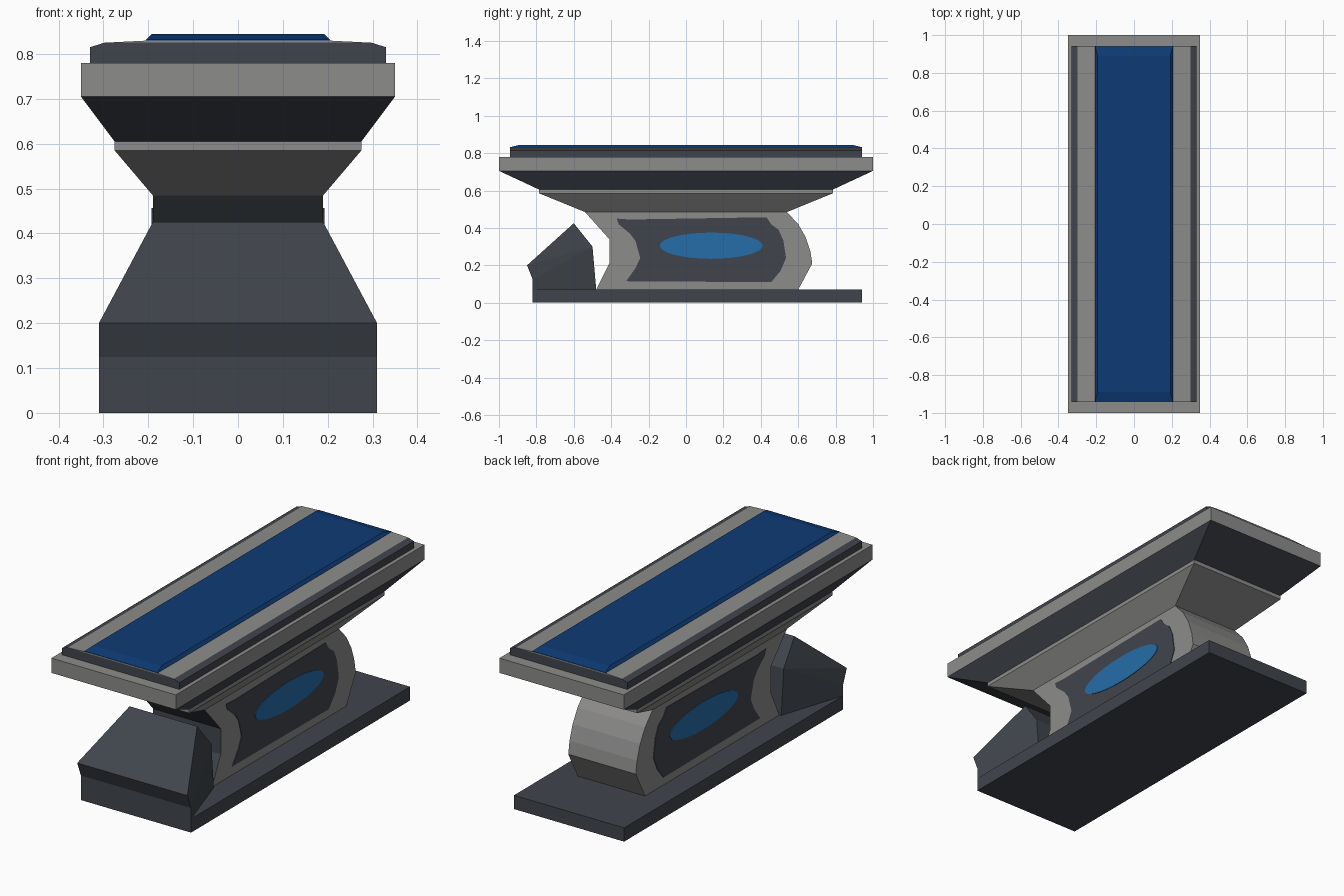
import bpy, bmesh, math

if "Cube" in bpy.data.objects:
    bpy.data.objects.remove(bpy.data.objects["Cube"])


def material(name, rgb):
    m = bpy.data.materials.new(name)
    m.diffuse_color = (*rgb, 1.0)
    m.use_nodes = True
    m.node_tree.nodes["Principled BSDF"].inputs["Base Color"].default_value = m.diffuse_color
    return m


GREY = material("light grey", (0.265, 0.262, 0.258))
SLATE = material("dark slate", (0.051, 0.060, 0.073))
NAVY = material("deep blue", (0.004, 0.043, 0.178))
BLUE = material("bright blue", (0.018, 0.155, 0.400))
MATS = [GREY, SLATE, NAVY, BLUE]


def finish(name, bm):
    bmesh.ops.recalc_face_normals(bm, faces=bm.faces[:])
    me = bpy.data.meshes.new(name)
    bm.to_mesh(me)
    bm.free()
    for m in MATS:
        me.materials.append(m)
    ob = bpy.data.objects.new(name, me)
    bpy.context.collection.objects.link(ob)
    return ob


def loft(name, rings, colours, top, cy=0.0):
    """Stack of rectangles (z, half x, half y), one colour per band."""
    bm = bmesh.new()
    loops = [[bm.verts.new((sx * hx, cy + sy * hy, z))
              for sx, sy in ((-1, -1), (1, -1), (1, 1), (-1, 1))]
             for z, hx, hy in rings]
    for a, b, c in zip(loops, loops[1:], colours):
        for i in range(4):
            j = (i + 1) % 4
            bm.faces.new((a[i], a[j], b[j], b[i])).material_index = MATS.index(c)
    bm.faces.new(loops[0]).material_index = MATS.index(colours[0])
    bm.faces.new(loops[-1]).material_index = MATS.index(top)
    return finish(name, bm)


def prism(name, left, right, colour, edge_colours=None):
    """Bridge two matching side outlines of (x, y, z) points."""
    bm = bmesh.new()
    a = [bm.verts.new(p) for p in left]
    b = [bm.verts.new(p) for p in right]
    n = len(a)
    for loop in (a, b):
        bm.faces.new(loop).material_index = MATS.index(colour)
    for i in range(n):
        j = (i + 1) % n
        c = edge_colours[i] if edge_colours else colour
        bm.faces.new((a[i], a[j], b[j], b[i])).material_index = MATS.index(c)
    return finish(name, bm)


def slab(name, outline, x0, x1, colour, edge_colours=None):
    return prism(name, [(x0, y, z) for y, z in outline],
                 [(x1, y, z) for y, z in outline], colour, edge_colours)


# base plate
loft("base_plate", [(0, 0.31, 0.88), (0.07, 0.31, 0.88)], [SLATE], SLATE, cy=0.06)

# faceted front block, narrowing towards its top and back
block = [(0.31, -0.82, 0.07), (0.31, -0.82, 0.125), (0.31, -0.85, 0.20),
         (0.19, -0.60, 0.425), (0.20, -0.50, 0.30), (0.20, -0.48, 0.07)]
bm = bmesh.new()
L = [bm.verts.new((-x, y, z)) for x, y, z in block]
R = [bm.verts.new(p) for p in block]
for i in range(6):
    j = (i + 1) % 6
    bm.faces.new((L[i], L[j], R[j], R[i]))
for s in (L, R):
    bm.faces.new((s[1], s[2], s[4]))
    bm.faces.new((s[2], s[3], s[4]))
    bm.faces.new((s[0], s[1], s[4], s[5]))
for f in bm.faces:
    f.material_index = 1
finish("front_block", bm)

# column with a notched front and a rounded back
column = [(-0.54, 0.485), (-0.41, 0.34), (-0.41, 0.21), (-0.48, 0.07),
          (0.60, 0.07), (0.675, 0.21), (0.665, 0.275), (0.64, 0.35),
          (0.60, 0.42), (0.54, 0.485)]
slab("column", column, -0.19, 0.19, GREY, [SLATE] * 3 + [GREY] * 7)

# dark side panels with a bright oval
panel = [(-0.37, 0.45), (-0.30, 0.445), (0.43, 0.457), (0.455, 0.42), (0.495, 0.39),
         (0.52, 0.335), (0.535, 0.24), (0.505, 0.17), (0.455, 0.11),
         (-0.32, 0.115), (-0.27, 0.185), (-0.245, 0.24), (-0.27, 0.33),
         (-0.30, 0.37), (-0.36, 0.42)]
oval = [(0.135 + 0.275 * math.cos(t * math.tau / 32),
         0.305 + 0.07 * math.sin(t * math.tau / 32)) for t in range(32)]
for side, s in (("left", -1), ("right", 1)):
    slab(side + "_panel", panel, s * 0.188, s * 0.193, SLATE)
    slab(side + "_oval", oval, s * 0.189, s * 0.196, BLUE)

# flared tray under the top
loft("flared_tray",
     [(0.485, 0.19, 0.54), (0.585, 0.275, 0.785), (0.605, 0.275, 0.785),
      (0.705, 0.35, 1.0), (0.78, 0.35, 1.0)],
     [GREY, GREY, SLATE, GREY], GREY)

# top slab with sloped shoulders
loft("top_slab",
     [(0.775, 0.33, 0.942), (0.815, 0.33, 0.942), (0.825, 0.298, 0.942),
      (0.83, 0.20, 0.942)],
     [SLATE, SLATE, GREY], GREY)

# blue pad
loft("blue_pad", [(0.828, 0.206, 0.942), (0.832, 0.205, 0.94), (0.844, 0.193, 0.89)],
     [NAVY, NAVY], NAVY)
